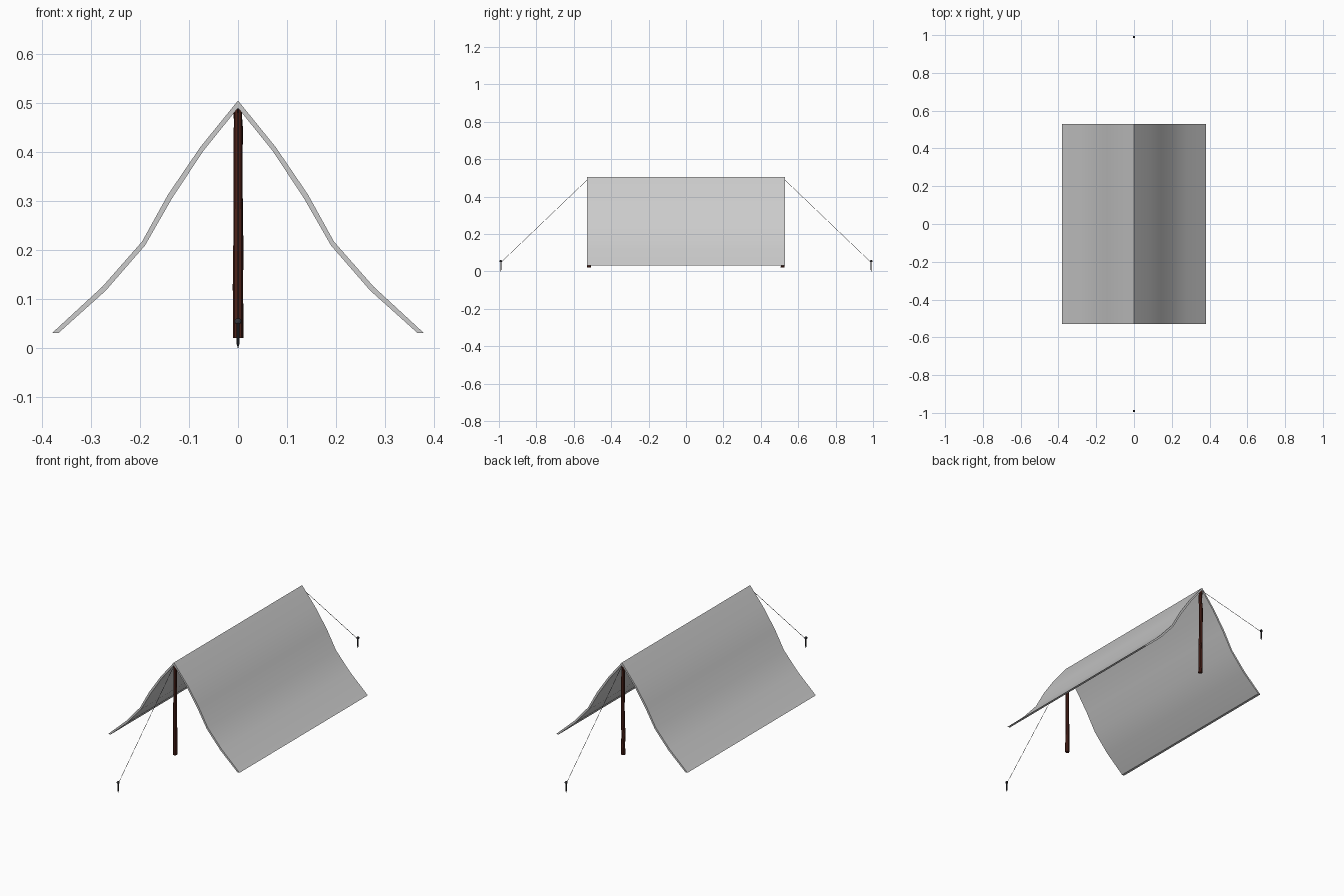
import bpy, bmesh, math, random
from mathutils import Vector

if "Cube" in bpy.data.objects:
    bpy.data.objects.remove(bpy.data.objects["Cube"])

random.seed(3)


def material(name, color):
    m = bpy.data.materials.new(name)
    m.diffuse_color = (*color, 1)
    m.use_nodes = True
    m.node_tree.nodes["Principled BSDF"].inputs["Base Color"].default_value = m.diffuse_color
    return m


wood = material("dark_wood", (0.075, 0.016, 0.01))
iron = material("dark_iron", (0.03, 0.03, 0.035))


def add_object(name, bm, mat=None, angle=40):
    bmesh.ops.recalc_face_normals(bm, faces=bm.faces)
    me = bpy.data.meshes.new(name)
    bm.to_mesh(me)
    bm.free()
    ob = bpy.data.objects.new(name, me)
    bpy.context.collection.objects.link(ob)
    if mat:
        me.materials.append(mat)
    bpy.ops.object.select_all(action='DESELECT')
    ob.select_set(True)
    bpy.context.view_layer.objects.active = ob
    bpy.ops.object.shade_smooth_by_angle(angle=math.radians(angle))
    return ob


def tube(name, path, radii, sides, mat):
    """Capped tube along points that run roughly in one direction."""
    bm = bmesh.new()
    d = (Vector(path[-1]) - Vector(path[0])).normalized()
    u = Vector((1, 0, 0))
    v = d.cross(u).normalized()
    rings = []
    for p, r in zip(path, radii):
        rings.append([bm.verts.new(Vector(p) + r * (math.cos(a) * u + math.sin(a) * v))
                      for a in (2 * math.pi * i / sides for i in range(sides))])
    for a, b in zip(rings, rings[1:]):
        for i in range(sides):
            j = (i + 1) % sides
            bm.faces.new((a[i], a[j], b[j], b[i]))
    bm.faces.new(rings[0])
    bm.faces.new(rings[-1])
    return add_object(name, bm, mat)


# Canvas: sagging A-shaped profile, extruded along the ridge
outer = [(0, .505), (.077, .41), (.143, .313), (.196, .217), (.277, .125), (.38, .03)]
inner = [(0, .49), (.071, .402), (.135, .305), (.19, .209), (.27, .117), (.367, .03)]
loop = ([(-x, z) for x, z in outer[:0:-1]] + outer
        + inner[::-1] + [(-x, z) for x, z in inner[1:]])
bm = bmesh.new()
ends = [[bm.verts.new((x, y, z)) for x, z in loop] for y in (-.53, .53)]
n = len(loop)
for i in range(n):
    j = (i + 1) % n
    bm.faces.new((ends[0][i], ends[0][j], ends[1][j], ends[1][i]))
for e in ends:
    for i in range(n // 2 - 1):
        bm.faces.new((e[i], e[i + 1], e[n - 2 - i], e[n - 1 - i]))
add_object("canvas", bm)

for side, s in (("front", -1), ("back", 1)):
    # Ridge pole: straight at the front, a crooked branch at the back
    path, radii = [], []
    for k in range(10):
        t = k / 9
        w = 0 if s < 0 else .0025
        path.append((random.uniform(-w, w), s * .519 + random.uniform(-w, w), .02 + .473 * t))
        radii.append(.0105 - .002 * t)
    tube(side + "_pole", path, radii, 8, wood)

    # Ground peg with flat head
    y = s * .99
    tube(side + "_peg",
         [(0, y, z) for z in (0, .008, .05, .05, .056, .06)],
         [.0006, .0028, .0028, .007, .007, .004], 8, iron)

    # Guy rope from the ridge to the peg
    tube(side + "_rope", [(0, s * .525, .492), (0, y, .047)], [.001, .001], 6, iron)
